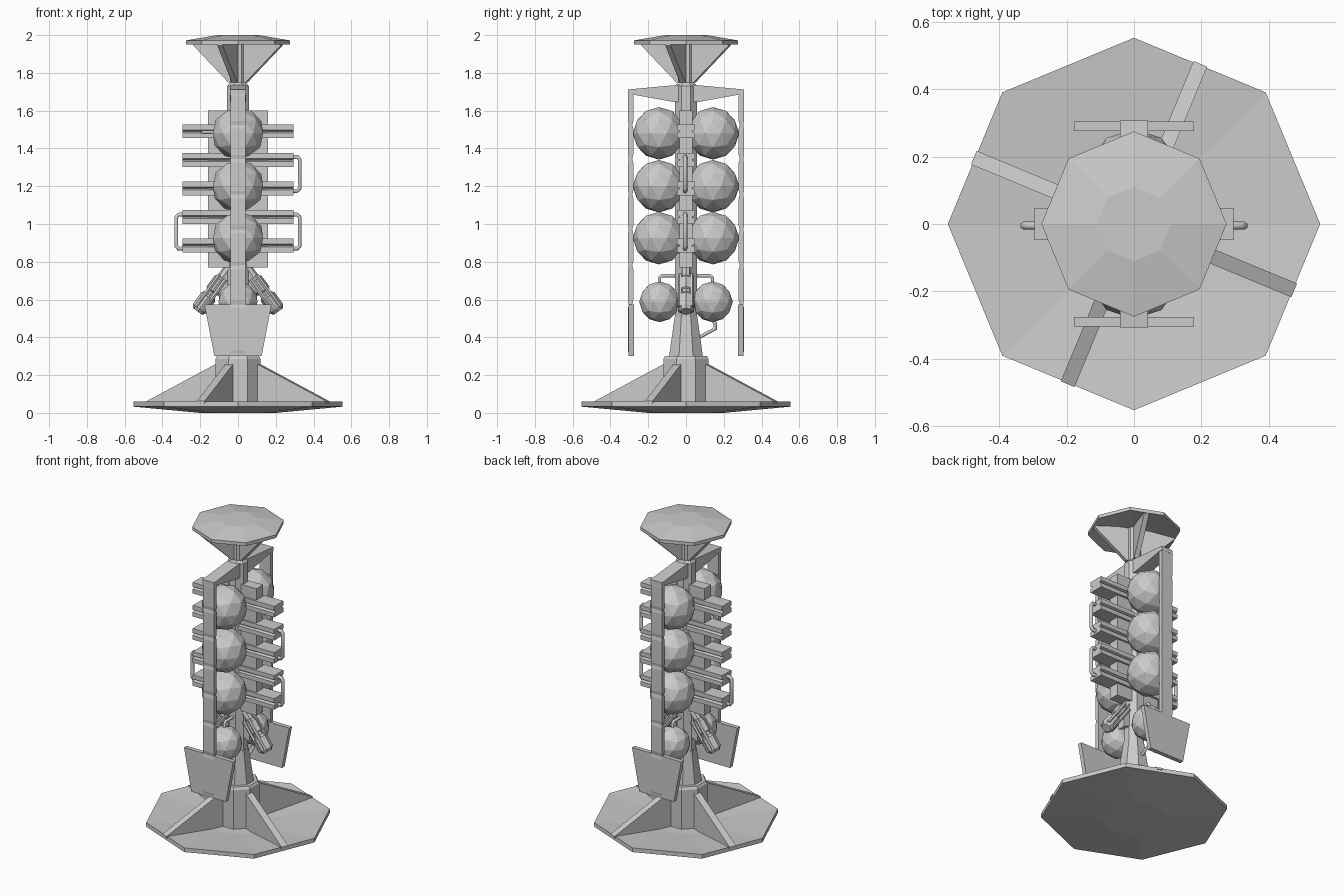
import bpy, bmesh
from math import radians, cos, sin, pi
from mathutils import Matrix, Vector

if "Cube" in bpy.data.objects:
    bpy.data.objects.remove(bpy.data.objects["Cube"])


def add(name, verts, faces, mat=None):
    me = bpy.data.meshes.new(name)
    me.from_pydata([tuple(v) for v in verts], [], faces)
    bm = bmesh.new()
    bm.from_mesh(me)
    bmesh.ops.recalc_face_normals(bm, faces=bm.faces)
    bm.to_mesh(me)
    bm.free()
    ob = bpy.data.objects.new(name, me)
    bpy.context.collection.objects.link(ob)
    if mat is not None:
        me.transform(mat)
    return ob


def lathe(name, rings, sides=8, turn=0.0, mat=None):
    """Capped, faceted stack of (radius, height) rings."""
    verts = [(r * cos(turn + 2 * pi * k / sides), r * sin(turn + 2 * pi * k / sides), z)
             for r, z in rings for k in range(sides)]
    faces = [(i * sides + k, i * sides + (k + 1) % sides,
              (i + 1) * sides + (k + 1) % sides, (i + 1) * sides + k)
             for i in range(len(rings) - 1) for k in range(sides)]
    last = (len(rings) - 1) * sides
    faces += [tuple(range(sides)), tuple(range(last, last + sides))]
    return add(name, verts, faces, mat)


def prism(name, pts, axis, lo, hi, mat=None):
    """Extrude a 2D outline along x (points y,z) or y (points x,z)."""
    put = {'x': lambda p, d: (d, p[0], p[1]), 'y': lambda p, d: (p[0], d, p[1])}[axis]
    n = len(pts)
    verts = [put(p, d) for d in (lo, hi) for p in pts]
    faces = [tuple(range(n)), tuple(range(n, 2 * n))]
    faces += [(k, (k + 1) % n, n + (k + 1) % n, n + k) for k in range(n)]
    return add(name, verts, faces, mat)


def rect(a0, a1, b0, b1):
    return [(a0, b0), (a1, b0), (a1, b1), (a0, b1)]


def pipe(name, pts, r=0.012):
    cu = bpy.data.curves.new(name, 'CURVE')
    cu.dimensions = '3D'
    cu.bevel_depth = r
    cu.bevel_resolution = 1
    cu.use_fill_caps = True
    sp = cu.splines.new('POLY')
    sp.points.add(len(pts) - 1)
    for p, co in zip(sp.points, pts):
        p.co = (*co, 1)
    ob = bpy.data.objects.new(name, cu)
    bpy.context.collection.objects.link(ob)


def ball(name, r, y, z):
    bpy.ops.mesh.primitive_ico_sphere_add(subdivisions=2, radius=r, location=(0, y, z))
    bpy.context.object.name = name


# Dished base and domed cap
lathe("base_dish", [(0.2, 0), (0.553, 0.033), (0.553, 0.06), (0.2, 0.03)])
lathe("top_cap", [(0.11, 1.97), (0.275, 1.95), (0.275, 1.972), (0.11, 2.0)])

# Central column with hub
lathe("hub", [(0.13, 0.01), (0.13, 0.285), (0.12, 0.3)], turn=pi / 8)
lathe("column_foot", [(0.098, 0.29), (0.065, 0.51)], turn=pi / 8)
lathe("column", [(0.062, 0.5), (0.062, 1.73), (0.045, 1.75), (0.045, 1.98)], turn=pi / 8)

# Gusset fins under the cap and over the base
for k in range(4):
    rot = Matrix.Rotation(radians(67.5 + 90 * k), 4, 'Z')
    prism("base_fin", [(0.08, 0.02), (0.2, 0.02), (0.515, 0.05), (0.515, 0.062), (0.12, 0.258), (0.08, 0.258)],
          'y', -0.022, 0.022, rot)
    prism("cap_fin", [(0.03, 1.75), (0.05, 1.75), (0.25, 1.945), (0.25, 1.96), (0.1, 1.98), (0.03, 1.98)],
          'y', -0.015, 0.015, rot)

# Core slab and notched cross bars
prism("core_slab", rect(-0.158, 0.158, 0.77, 1.6), 'y', -0.035, 0.035)
for k in range(5):
    z = 1.49 - 0.151 * k
    prof = [(-0.048, z - 0.036), (0.048, z - 0.036), (0.048, z - 0.008), (0.03, z),
            (0.048, z + 0.008), (0.048, z + 0.036), (-0.048, z + 0.036),
            (-0.048, z + 0.008), (-0.03, z), (-0.048, z - 0.008)]
    prism("cross_bar", prof, 'x', -0.295, 0.295)

# Pipe loops joining bar ends
for s, z0, z1 in ((1, 1.175, 1.355), (1, 0.87, 1.05), (-1, 0.87, 1.05)):
    pipe("bar_pipe", [(s * 0.28, -0.005, z0), (s * 0.315, -0.005, z0), (s * 0.327, -0.005, z0 + 0.015),
                      (s * 0.327, -0.005, z1 - 0.015), (s * 0.315, -0.005, z1), (s * 0.28, -0.005, z1)])
pipe("side_pipe", [(-0.19, -0.05, 1.487), (-0.08, -0.1, 1.487)], 0.01)

# Front and back: tanks, side straps, panels, roof arms
for s in (-1, 1):
    for z in (1.48, 1.2, 0.925):
        ball("large_tank", 0.139, s * 0.143, z)
    ball("small_tank", 0.108, s * 0.14, 0.588)
    cuts = [0.31, 0.575, 0.78, 0.97, 1.155, 1.345, 1.525, 1.70]
    for a, b in zip(cuts, cuts[1:]):
        y0, y1 = sorted((s * 0.28, s * 0.305))
        m = s * 0.285
        o = s * 0.303
        prism("strap_segment", [(m, a), (o, a), (s * 0.307, a + 0.02), (s * 0.307, b - 0.02),
                                (o, b), (m, b), (s * 0.279, b - 0.02), (s * 0.279, a + 0.02)],
              'x', -0.04, 0.04)
    prism("roof_arm", [(0, 1.645), (s * 0.06, 1.645), (s * 0.28, 1.685), (s * 0.307, 1.685),
                       (s * 0.307, 1.712), (s * 0.06, 1.735), (0, 1.735)], 'x', -0.042, 0.042)
    y0, y1 = sorted((s * 0.276, s * 0.304))
    prism("side_panel", [(-0.125, 0.3), (0.125, 0.3), (0.178, 0.575), (-0.178, 0.575)], 'y', y0, y1)
    pipe("tank_feed", [(0, s * 0.14, 0.67), (0, s * 0.14, 0.715), (0, s * 0.13, 0.726), (0, s * 0.03, 0.726)], 0.01)
pipe("drain_pipe", [(0, 0.13, 0.5), (0, 0.155, 0.475), (0, 0.155, 0.445), (0, 0.06, 0.395)], 0.011)

# Angled nozzles on both sides
for s in (-1, 1):
    start = Vector((s * 0.04, 0, 0.775))
    direction = Vector((s * 0.215, 0, 0.535)) - start
    mat = Matrix.Translation(start) @ direction.to_track_quat('Z', 'Y').to_matrix().to_4x4()
    lathe("nozzle", [(0.028, 0), (0.028, 0.075), (0.04, 0.09), (0.04, 0.16), (0.032, 0.165),
                     (0.032, 0.185), (0.044, 0.2), (0.044, 0.275), (0.03, 0.295)], mat=mat)
    for k in range(4):
        a = pi / 4 + k * pi / 2
        lathe("nozzle_rod", [(0.012, 0.07), (0.012, 0.28)], 6,
              mat=mat @ Matrix.Translation((0.042 * cos(a), 0.03 * sin(a), 0)))
    prism("nozzle_bracket", [(0, 0.62), (s * 0.1, 0.58), (s * 0.1, 0.66), (s * 0.05, 0.75), (0, 0.77)],
          'y', -0.025, 0.025)
